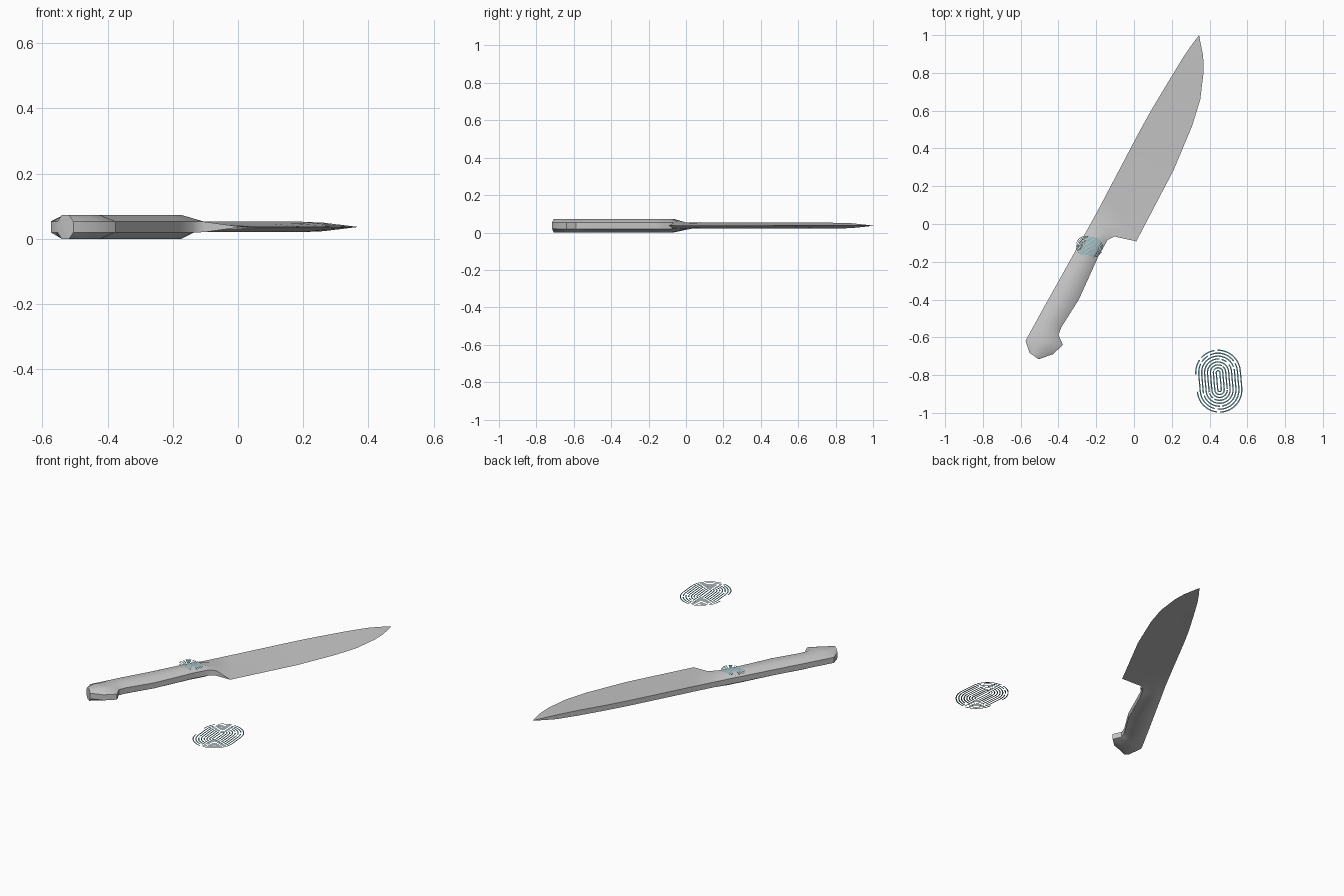
import bpy, bmesh, math, random
from mathutils import Matrix, Vector

if "Cube" in bpy.data.objects:
    bpy.data.objects.remove(bpy.data.objects["Cube"])

MID = 0.0365  # height of the knife's middle plane


def material(name, rgb):
    m = bpy.data.materials.new(name)
    m.diffuse_color = (*rgb, 1)
    m.use_nodes = True
    m.node_tree.nodes["Principled BSDF"].inputs["Base Color"].default_value = m.diffuse_color
    return m


steel = material("steel grey", (0.57, 0.57, 0.57))
teal = material("print teal", (0.16, 0.43, 0.49))


def finish(name, bm, mat, smooth=None):
    me = bpy.data.meshes.new(name)
    bm.to_mesh(me)
    bm.free()
    me.materials.append(mat)
    ob = bpy.data.objects.new(name, me)
    bpy.context.collection.objects.link(ob)
    if smooth:
        bpy.ops.object.select_all(action='DESELECT')
        ob.select_set(True)
        bpy.context.view_layer.objects.active = ob
        bpy.ops.object.shade_smooth_by_angle(angle=math.radians(smooth))
    return ob


def loft(name, rings, smooth):
    bm = bmesh.new()
    loops = [[bm.verts.new(p) for p in r] for r in rings]
    n = len(loops[0])
    for a, b in zip(loops, loops[1:]):
        for i in range(n):
            j = (i + 1) % n
            bm.faces.new((a[i], a[j], b[j], b[i]))
    bm.faces.new(loops[0])
    bm.faces.new(loops[-1])
    bmesh.ops.remove_doubles(bm, verts=bm.verts, dist=0.0003)
    bmesh.ops.recalc_face_normals(bm, faces=bm.faces)
    return finish(name, bm, steel, smooth)


STEPS = (0, 0.27, 0.73, 1)


def section(spine, belly, heights):
    # half thickness at each step from spine to belly, mirrored in z
    s, b = Vector((*spine, MID)), Vector((*belly, MID))
    pts = [(s.lerp(b, t), Vector((0, 0, h))) for t, h in zip(STEPS, heights)]
    return [p + h for p, h in pts] + [p - h for p, h in reversed(pts)]


# handle: octagonal sections from butt to bolster
handle_stations = [
    ((-0.553, -0.683), (-0.505, -0.716)),
    ((-0.574, -0.618), (-0.43, -0.69)),
    ((-0.55, -0.573), (-0.376, -0.64)),
    ((-0.515, -0.51), (-0.40, -0.587)),
    ((-0.485, -0.455), (-0.384, -0.545)),
    ((-0.398, -0.30), (-0.292, -0.40)),
    ((-0.298, -0.12), (-0.188, -0.17)),
    ((-0.264, -0.06), (-0.14, -0.085)),
]
rings = [section(s, b, (0.017, MID, MID, 0.017)) for s, b in handle_stations]

# bolster end, then wedge-shaped blade: thick at the spine, sharp at the edge
rings.append(section((-0.214, 0.03), (-0.103, -0.066), (0.016,) * 4))
blade_stations = [
    ((-0.15, 0.15), (0.012, -0.092), 0.016),
    ((0.032, 0.496), (0.21, 0.286), 0.016),
    ((0.098, 0.614), (0.308, 0.52), 0.016),
    ((0.195, 0.775), (0.351, 0.66), 0.016),
    ((0.262, 0.885), (0.369, 0.81), 0.013),
    ((0.303, 0.945), (0.366, 0.89), 0.007),
    ((0.344, 1.0), (0.3445, 0.999), 0.0005),
]
for s, b, h in blade_stations:
    rings.append(section(s, b, [h * (1 - t) for t in STEPS]))
loft("knife", rings, 40)


# fingerprint: broken stadium-shaped ridges as flat ribbons
def fingerprint(name, place):
    rng = random.Random(4)
    bm = bmesh.new()
    half, straight, width = 24, 0.046, 0.0065
    n = 2 * half
    for k in range(8):
        r = 0.0095 + 0.0155 * k
        pairs = []
        for i in range(n):
            top = i < half
            a = math.pi * (i % half) / (half - 1) + (0 if top else math.pi)
            d = Vector((math.cos(a), math.sin(a), 0))
            c = Vector((0, straight if top else -straight, 0))
            pairs.append([bm.verts.new(c + d * (r + e * width / 2)) for e in (-1, 1)])
        gaps = {rng.randrange(n) for _ in range(1 + k // 2)}
        for i in range(n):
            if i not in gaps:
                a, b = pairs[i], pairs[(i + 1) % n]
                bm.faces.new((a[0], a[1], b[1], b[0]))
    bmesh.ops.transform(bm, matrix=place, verts=bm.verts)
    bmesh.ops.delete(bm, geom=[v for v in bm.verts if not v.link_faces],
                     context='VERTS')
    return finish(name, bm, teal)


fingerprint("large_fingerprint", Matrix.Translation((0.449, -0.832, 0.09))
            @ Matrix.Rotation(math.radians(5), 4, 'Z'))
fingerprint("handle_fingerprint", Matrix.Translation((-0.236, -0.12, 0.0738))
            @ Matrix.Rotation(math.radians(78), 4, 'Z') @ Matrix.Scale(0.43, 4))
